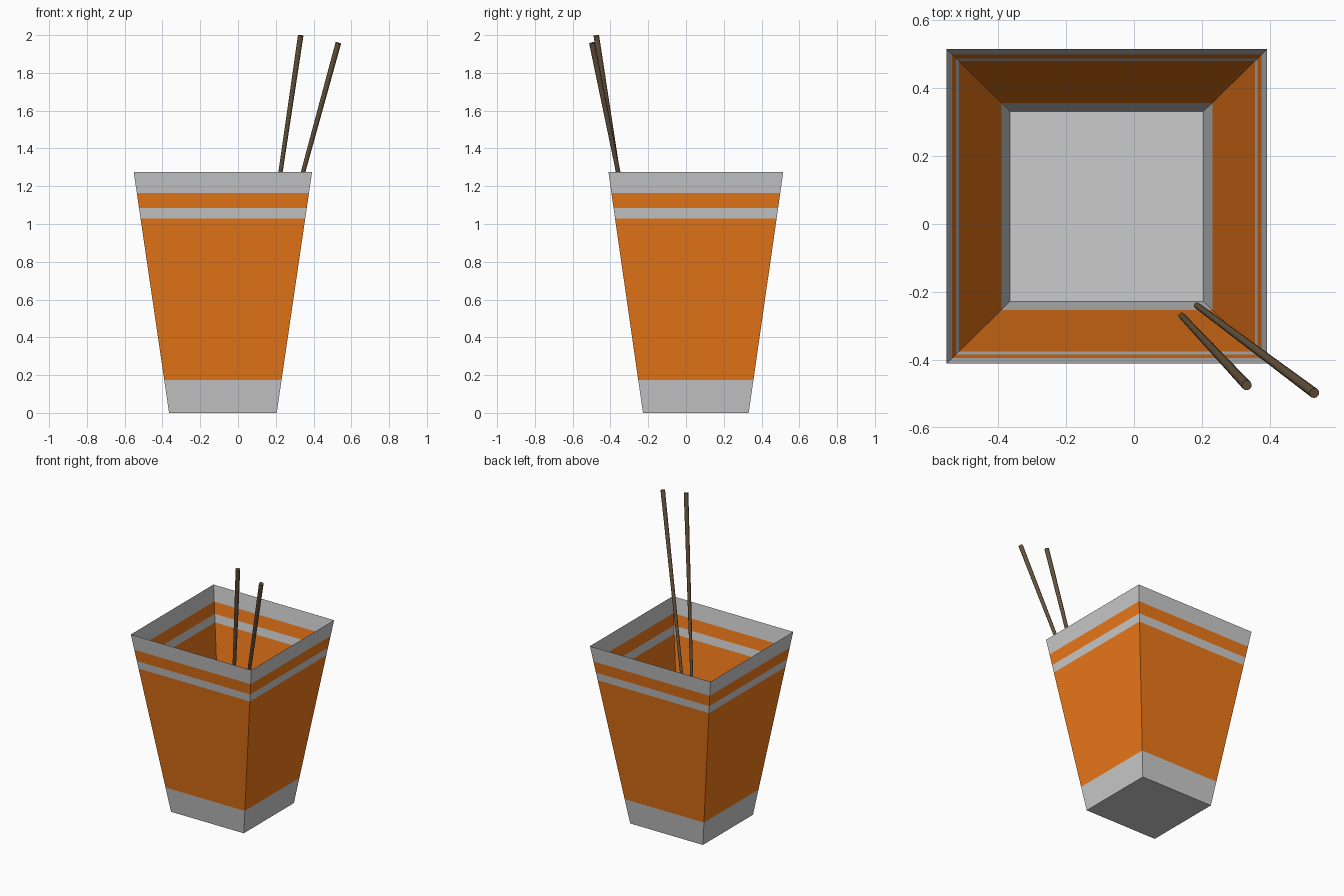
import bpy, bmesh
from mathutils import Vector

if "Cube" in bpy.data.objects:
    bpy.data.objects.remove(bpy.data.objects["Cube"])

def material(name, color):
    m = bpy.data.materials.new(name)
    m.diffuse_color = (*color, 1)
    m.use_nodes = True
    m.node_tree.nodes["Principled BSDF"].inputs["Base Color"].default_value = m.diffuse_color
    return m

orange = material("orange", (0.85, 0.19, 0.01))
grey = material("grey", (0.8, 0.8, 0.8))
wood = material("dark_wood", (0.13, 0.085, 0.045))

# Carton: open square taper made of stacked colour bands, single-sheet walls
HEIGHT = 1.275
LEVELS = [0, 0.175, 1.03, 1.085, 1.165, HEIGHT]
BAND_MATERIALS = [0, 1, 0, 1, 0]          # 0 grey, 1 orange
CENTRE = Vector((-0.08, 0.052))

bm = bmesh.new()
rings = []
for z in LEVELS:
    t = z / HEIGHT
    hx, hy = 0.285 + 0.187 * t, 0.28 + 0.183 * t
    rings.append([bm.verts.new((CENTRE.x + sx * hx, CENTRE.y + sy * hy, z))
                  for sx, sy in ((-1, -1), (1, -1), (1, 1), (-1, 1))])
bm.faces.new(rings[0][::-1])              # floor
for lower, upper, mat in zip(rings, rings[1:], BAND_MATERIALS):
    for i in range(4):
        j = (i + 1) % 4
        bm.faces.new((lower[i], lower[j], upper[j], upper[i])).material_index = mat
mesh = bpy.data.meshes.new("carton")
bm.to_mesh(mesh)
bm.free()
mesh.materials.append(grey)
mesh.materials.append(orange)
bpy.context.collection.objects.link(bpy.data.objects.new("carton", mesh))

# Chopsticks: slim tapered rods leaning out over the front right corner
def chopstick(name, low, high):
    low, high = Vector(low), Vector(high)
    axis = high - low
    bpy.ops.mesh.primitive_cone_add(vertices=12, radius1=0.009, radius2=0.015,
                                    depth=axis.length, location=(low + high) / 2)
    ob = bpy.context.object
    ob.name = name
    ob.rotation_euler = axis.to_track_quat('Z', 'Y').to_euler()
    ob.data.materials.append(wood)
    bpy.ops.object.shade_smooth_by_angle()

chopstick("chopstick_left", (0.14, -0.27, 0.70), (0.332, -0.475, 1.998))
chopstick("chopstick_right", (0.185, -0.24, 0.69), (0.531, -0.498, 1.958))
